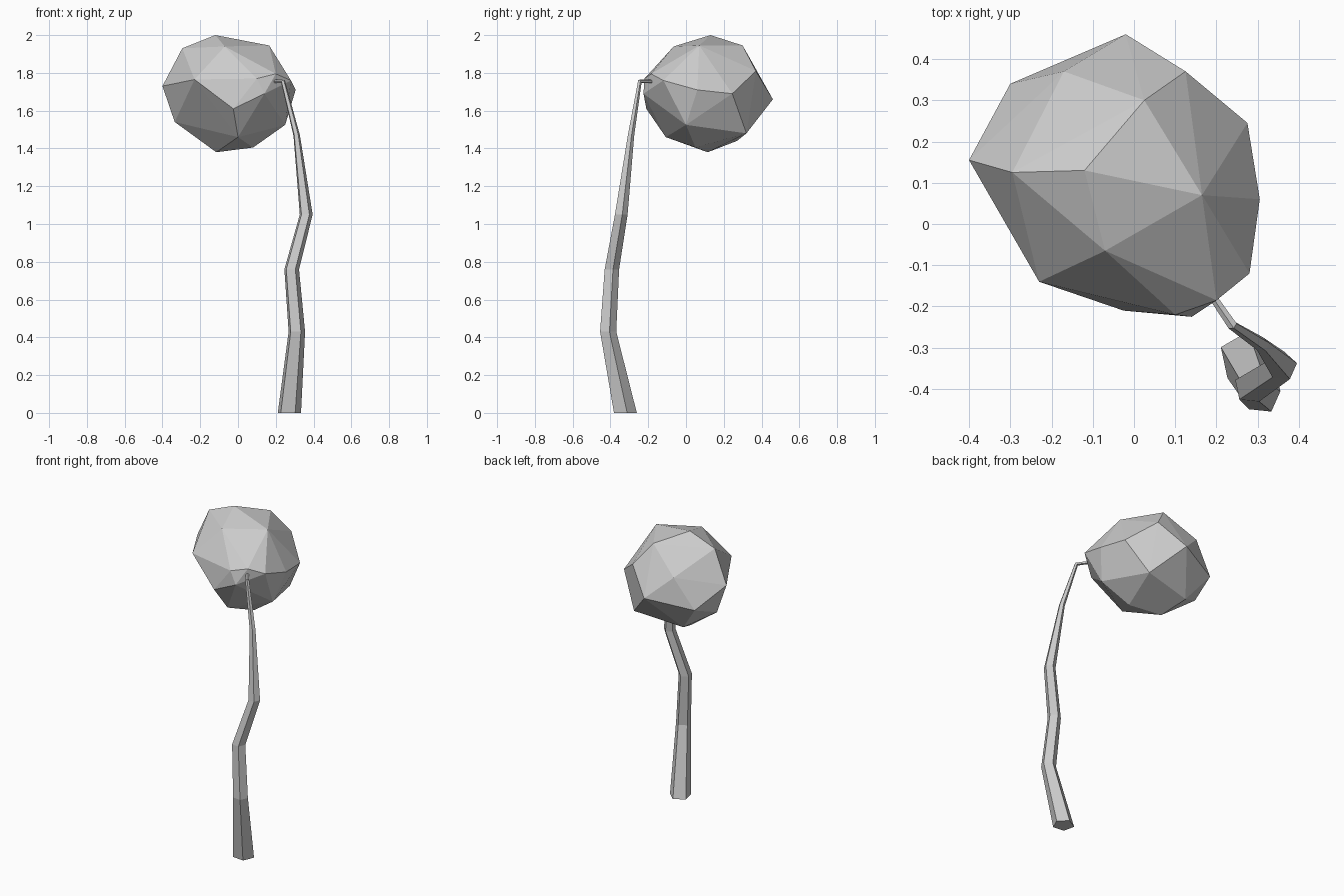
import bpy, bmesh, math
from mathutils import Vector

cube = bpy.data.objects.get("Cube")
if cube:
    bpy.data.objects.remove(cube)

grey = bpy.data.materials.new("stone_grey")
grey.use_nodes = True
colour = (0.6, 0.6, 0.6, 1)
grey.diffuse_color = colour
grey.node_tree.nodes["Principled BSDF"].inputs["Base Color"].default_value = colour


def make_object(name, bm):
    bmesh.ops.recalc_face_normals(bm, faces=bm.faces[:])
    mesh = bpy.data.meshes.new(name)
    bm.to_mesh(mesh)
    bm.free()
    mesh.materials.append(grey)
    obj = bpy.data.objects.new(name, mesh)
    bpy.context.collection.objects.link(obj)
    return obj


# Faceted head: a hull stretched over rings of corners
top = [(-.12, .13, 2), (.165, .07, 1.945), (.025, .3, 1.945),
       (-.295, .125, 1.93), (-.07, -.065, 1.94)]
upper = [(.2, -.185, 1.795), (.1, -.22, 1.77), (-.23, -.14, 1.765),
         (-.17, .37, 1.8), (.125, .37, 1.81)]
middle = [(.28, -.12, 1.76), (.305, .06, 1.71), (.275, .245, 1.69),
          (-.02, .46, 1.66), (-.3, .34, 1.61), (-.4, .155, 1.73),
          (-.025, -.21, 1.61), (.14, -.225, 1.69)]
lower = [(.25, 0, 1.525), (.15, .32, 1.48), (-.17, .27, 1.44),
         (-.335, .16, 1.54), (0, -.107, 1.46), (.08, .05, 1.405),
         (-.115, .115, 1.38)]
bm = bmesh.new()
for p in top + upper + middle + lower:
    bm.verts.new(p)
bmesh.ops.convex_hull(bm, input=bm.verts[:])
make_object("faceted_head", bm)

# Crooked stalk: five-sided rings along a path (x, y, z, radius, lean)
SIDES = 5
path = [(.27, -.325, 0, .065, 0), (.31, -.415, .43, .046, 0),
        (.283, -.395, .76, .041, 0), (.36, -.345, 1.05, .036, 0),
        (.31, -.292, 1.47, .018, .2), (.238, -.245, 1.755, .012, .8),
        (.19, -.175, 1.755, .01, 1.5)]
lean_axis = Vector((-.6, .8, 0))
bm = bmesh.new()
rings = []
for x, y, z, radius, lean in path:
    normal = Vector((0, 0, math.cos(lean))) + lean_axis * math.sin(lean)
    turn = Vector((0, 0, 1)).rotation_difference(normal)
    ring = []
    for k in range(SIDES):
        a = math.radians(12) + math.tau * k / SIDES
        offset = turn @ Vector((math.cos(a), math.sin(a), 0)) * radius
        ring.append(bm.verts.new(Vector((x, y, z)) + offset))
    rings.append(ring)
for a, b in zip(rings, rings[1:]):
    for k in range(SIDES):
        n = (k + 1) % SIDES
        bm.faces.new((a[k], a[n], b[n], b[k]))
bm.faces.new(rings[0])
bm.faces.new(rings[-1])
make_object("crooked_stalk", bm)
